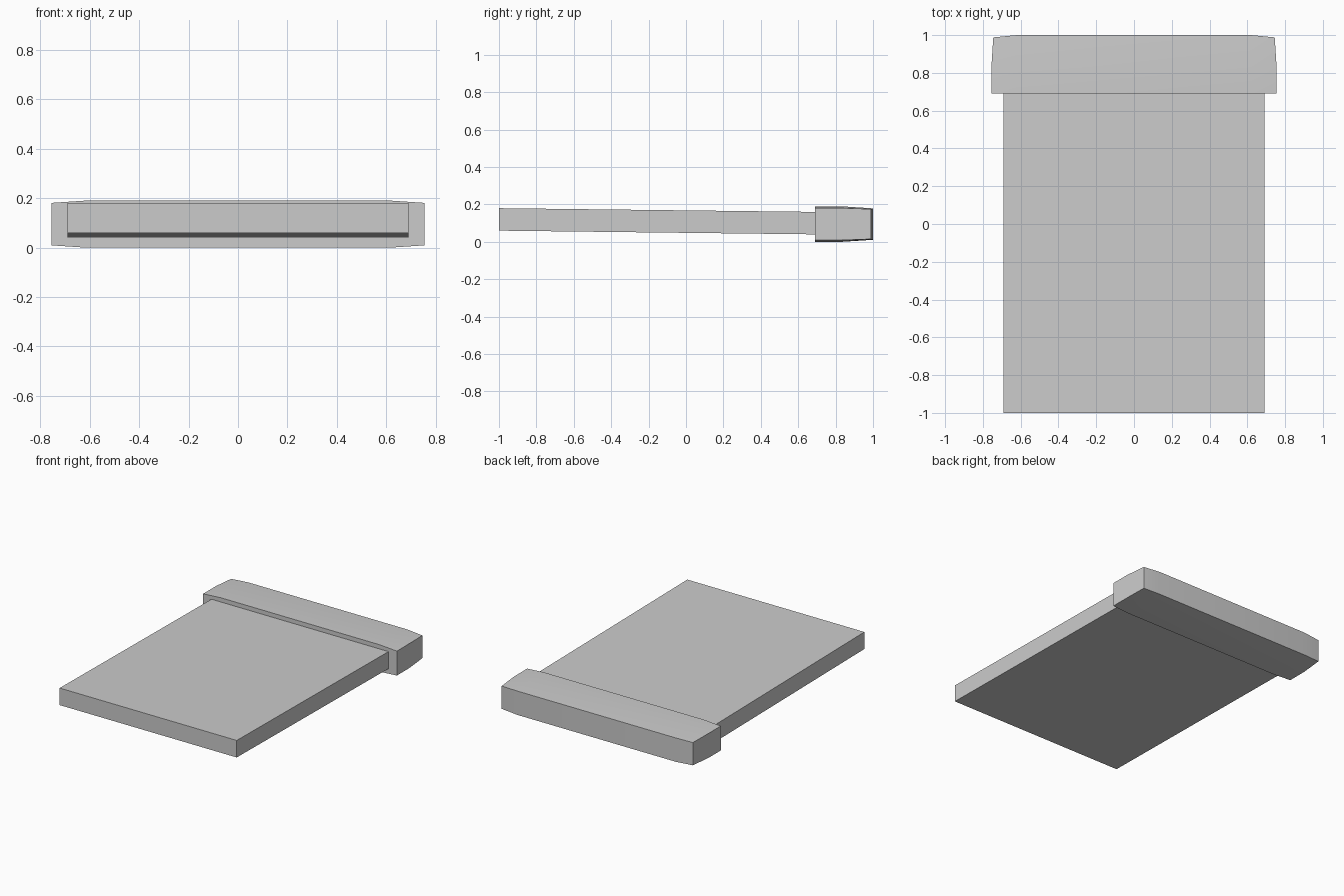
import bpy
import bmesh

cube = bpy.data.objects.get("Cube")
if cube:
    bpy.data.objects.remove(cube, do_unlink=True)

GREY = (0.6, 0.6, 0.6, 1.0)
grey = bpy.data.materials.new("plain grey")
grey.use_nodes = True
grey.diffuse_color = GREY
grey.node_tree.nodes["Principled BSDF"].inputs["Base Color"].default_value = GREY


def loft(name, rings):
    """Skin a row of closed rings of equal length and cap both ends."""
    bm = bmesh.new()
    rows = [[bm.verts.new(p) for p in ring] for ring in rings]
    n = len(rows[0])
    for a, b in zip(rows, rows[1:]):
        for i in range(n):
            j = (i + 1) % n
            bm.faces.new((a[i], a[j], b[j], b[i]))
    bm.faces.new(rows[0])
    bm.faces.new(rows[-1])
    bmesh.ops.recalc_face_normals(bm, faces=bm.faces)
    mesh = bpy.data.meshes.new(name)
    bm.to_mesh(mesh)
    bm.free()
    obj = bpy.data.objects.new(name, mesh)
    bpy.context.collection.objects.link(obj)
    mesh.materials.append(grey)
    return obj


# Flat board, tilting down slightly towards the back
board_profile = [(-1.0, 0.06), (0.70, 0.04), (0.70, 0.16), (-1.0, 0.18)]
loft("board", [[(x, y, z) for y, z in board_profile] for x in (-0.69, 0.69)])

# End bar: thickest in the middle, thinner towards its ends and its back edge
MID_Z = 0.095
mid_section = [(0.69, 0.095), (0.83, 0.095), (1.0, 0.084)]
end_section = [(0.69, 0.086), (0.83, 0.086), (0.988, 0.080)]
end_x = (0.755, 0.755, 0.745)
mid_x = (0.62, 0.62, 0.62)


def bar_ring(side, xs, section):
    lower = [(side * x, y, MID_Z - h) for x, (y, h) in zip(xs, section)]
    upper = [(side * x, y, MID_Z + h) for x, (y, h) in zip(xs, section)]
    return lower + upper[::-1]


bar = loft("end_bar", [
    bar_ring(-1, end_x, end_section),
    bar_ring(-1, mid_x, mid_section),
    bar_ring(1, mid_x, mid_section),
    bar_ring(1, end_x, end_section),
])

# Soft shading over the gentle bends, sharp at the corners
bpy.ops.object.select_all(action="DESELECT")
bar.select_set(True)
bpy.context.view_layer.objects.active = bar
bpy.ops.object.shade_smooth_by_angle(angle=0.5)
